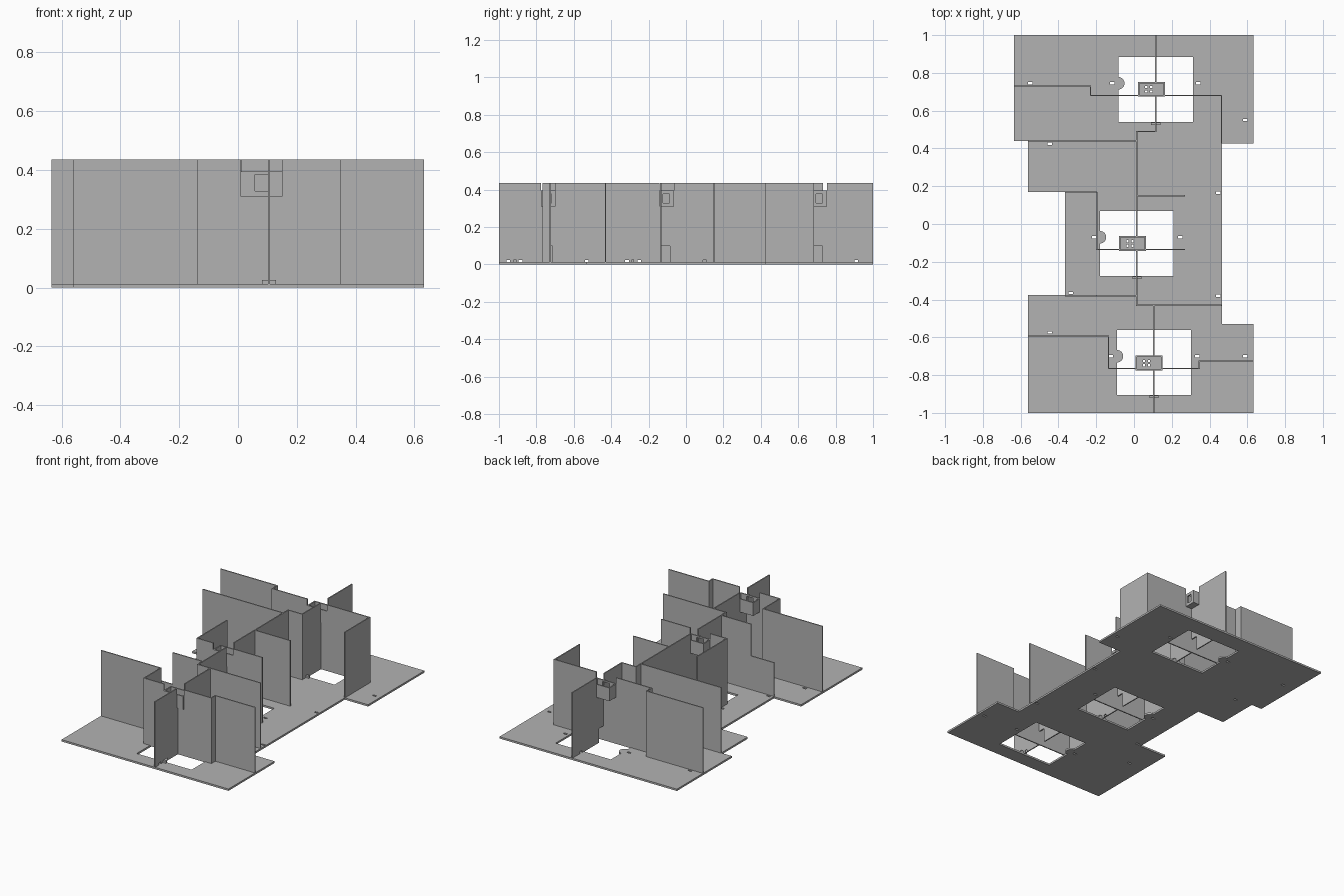
import bpy, bmesh, math

if "Cube" in bpy.data.objects:
    bpy.data.objects.remove(bpy.data.objects["Cube"])

H = 0.435      # wall top
BASE = 0.012   # floor thickness
T = 0.007      # wall thickness

mat = bpy.data.materials.new("plain grey")
mat.diffuse_color = (0.45, 0.45, 0.45, 1)
mat.use_nodes = True
mat.node_tree.nodes["Principled BSDF"].inputs["Base Color"].default_value = mat.diffuse_color


def finish(name, bm):
    bmesh.ops.recalc_face_normals(bm, faces=bm.faces)
    me = bpy.data.meshes.new(name)
    bm.to_mesh(me)
    bm.free()
    me.materials.append(mat)
    ob = bpy.data.objects.new(name, me)
    bpy.context.collection.objects.link(ob)
    return ob


def add_box(bm, x0, x1, y0, y1, z0, z1):
    vs = bmesh.ops.create_cube(bm, size=1)["verts"]
    for v in vs:
        v.co.x = x0 if v.co.x < 0 else x1
        v.co.y = y0 if v.co.y < 0 else y1
        v.co.z = z0 if v.co.z < 0 else z1


def boxes(name, *dims):
    bm = bmesh.new()
    for d in dims:
        add_box(bm, *d)
    return finish(name, bm)


def cut(ob, cutter):
    mod = ob.modifiers.new("cut", "BOOLEAN")
    mod.operation = "DIFFERENCE"
    mod.solver = "EXACT"
    mod.object = cutter
    bpy.context.view_layer.update()
    dg = bpy.context.evaluated_depsgraph_get()
    me = bpy.data.meshes.new_from_object(ob.evaluated_get(dg))
    ob.modifiers.clear()
    ob.data = me


# Three stations: floor opening, bracket corner, dividing wall x, cross wall y
stations = [
    dict(hole=(-0.083, 0.312, 0.54, 0.885), br=(0.02, 0.675), wx=0.115, wy=0.68),
    dict(hole=(-0.18, 0.21, -0.275, 0.07), br=(-0.08, -0.142), wx=0.015, wy=-0.135),
    dict(hole=(-0.09, 0.302, -0.905, -0.56), br=(0.008, -0.775), wx=0.105, wy=-0.765),
]
BW, BD, BZ0, BZ1 = 0.143, 0.078, 0.31, 0.395

# Floor plate
outline = [(-0.635, 1), (0.632, 1), (0.632, 0.425), (0.465, 0.425), (0.465, -0.53),
           (0.632, -0.53), (0.632, -1), (-0.56, -1), (-0.56, -0.375), (-0.365, -0.375),
           (-0.365, 0.17), (-0.56, 0.17), (-0.56, 0.44), (-0.635, 0.44)]
bm = bmesh.new()
f = bm.faces.new([bm.verts.new((x, y, 0)) for x, y in outline])
ext = bmesh.ops.extrude_face_region(bm, geom=[f])["geom"]
bmesh.ops.translate(bm, vec=(0, 0, BASE), verts=[g for g in ext if isinstance(g, bmesh.types.BMVert)])
floor = finish("floor_plate", bm)

# Openings and small fixing slots through the floor
slots = [(-0.55, 0.745), (-0.115, 0.745), (0.34, 0.745), (0.59, 0.55), (-0.445, 0.425),
         (0.445, 0.165), (-0.21, -0.07), (0.245, -0.07), (-0.335, -0.365), (0.445, -0.38),
         (-0.445, -0.575), (-0.122, -0.70), (0.335, -0.70), (0.59, -0.70)]
cutter = boxes("floor_cutter",
               *[s["hole"] + (-0.1, 0.1) for s in stations],
               *[(x - 0.012, x + 0.012, y - 0.006, y + 0.006, -0.1, 0.1) for x, y in slots])
cut(floor, cutter)
bpy.data.objects.remove(cutter)

# Rounded tab at the left edge of each opening
for i, s in enumerate(stations):
    x, _, y0, y1 = s["hole"]
    yc = y0 + 0.205
    arc = [(x + 0.033 * math.cos(a), yc + 0.033 * math.sin(a))
           for a in (math.pi * (k / 16 - 0.5) for k in range(17))]
    bm = bmesh.new()
    f = bm.faces.new([bm.verts.new((px, py, 0)) for px, py in arc])
    ext = bmesh.ops.extrude_face_region(bm, geom=[f])["geom"]
    bmesh.ops.translate(bm, vec=(0, 0, BASE), verts=[g for g in ext if isinstance(g, bmesh.types.BMVert)])
    finish(f"round_tab_{i}", bm)

# Wall cutters: bracket recesses, low passages, small gaps at the floor
wall_cuts = []
for s in stations:
    bx, by = s["br"]
    wall_cuts.append((bx, bx + BW, by, by + BD, BZ0, 0.6))
    wall_cuts.append((s["wx"] - 0.02, s["wx"] + 0.02, s["wy"] + T / 2, s["wy"] + 0.05, -0.1, 0.1))
for x, y in [(0.105, -0.95), (0.105, -0.885), (0.105, -0.53), (0.015, -0.315),
             (0.015, -0.25), (0.015, 0.1), (0.115, 0.91)]:
    wall_cuts.append((x - 0.02, x + 0.02, y - 0.01, y + 0.01, BASE, 0.025))
cutter = boxes("wall_cutter", *wall_cuts)

# Walls along paths: (name, top height, points)
LOW = 0.23
paths = [
    ("back_cross_wall", H, [(-0.635, 0.73), (-0.23, 0.73), (-0.23, 0.68), (0.463, 0.68), (0.463, 0.425)]),
    ("back_dividing_wall", H, [(0.115, 1), (0.115, 0.49), (0.015, 0.49), (0.015, -0.43), (0.463, -0.43)]),
    ("front_dividing_wall", H, [(0.105, -0.43), (0.105, -1)]),
    ("left_back_wall", H, [(-0.56, 0.44), (0.015, 0.44)]),
    ("short_wall", H, [(0.015, 0.15), (0.27, 0.15)]),
    ("middle_cross_wall", H, [(-0.197, 0.17), (-0.197, -0.135), (0.27, -0.135)]),
    ("middle_low_wall", LOW, [(-0.365, 0.168), (-0.197, 0.168)]),
    ("left_front_wall", H, [(-0.2, -0.38), (0.015, -0.38)]),
    ("left_front_low_wall", LOW, [(-0.365, -0.38), (-0.2, -0.38)]),
    ("front_cross_wall", H, [(-0.56, -0.595), (-0.135, -0.595), (-0.135, -0.765),
                             (0.345, -0.765), (0.345, -0.725), (0.632, -0.725)]),
]
for name, top, pts in paths:
    last = len(pts) - 2
    for i, ((xa, ya), (xb, yb)) in enumerate(zip(pts, pts[1:])):
        # extend only at inner corners so free ends stay flush
        lo, hi = (0 if i == 0 else T / 2), (0 if i == last else T / 2)
        if abs(xa - xb) > abs(ya - yb):
            if xa > xb:
                xa, xb, lo, hi = xb, xa, hi, lo
            d = (xa - lo, xb + hi, ya - T / 2, ya + T / 2)
        else:
            if ya > yb:
                ya, yb, lo, hi = yb, ya, hi, lo
            d = (xa - T / 2, xa + T / 2, ya - lo, yb + hi)
        wall = boxes(f"{name}_{i}", d + (0.008, top))
        cut(wall, cutter)
bpy.data.objects.remove(cutter)

# Hollow bracket trays with windows and screw holes
for i, s in enumerate(stations):
    x, y = s["br"]
    t = 0.008
    tray = boxes(f"bracket_{i}", (x, x + BW, y, y + BD, BZ0, BZ1))
    holes = [(x + dx - 0.006, x + dx + 0.006, y + dy - 0.006, y + dy + 0.006, 0.2, 0.35)
             for dx in (0.045, 0.072) for dy in (0.027, 0.05)]
    for n, dims in enumerate([
            [(x + t, x + BW - t, y + t, y + BD - t, BZ0 + t, 0.5)],
            [(x + 0.05, x + 0.098, y - 0.02, y + 0.02, 0.328, 0.385)],
            [(x + BW - 0.03, x + BW + 0.03, y + 0.02, y + 0.055, 0.328, 0.377)],
            holes]):
        c = boxes("bracket_cutter", *dims)
        cut(tray, c)
        bpy.data.objects.remove(c)

# Floor clips where the dividing walls meet the front of each opening
for i, s in enumerate(stations):
    x, y = s["wx"], s["hole"][2]
    boxes(f"floor_clip_{i}",
          (x - 0.024, x - T / 2, y - 0.016, y - 0.002, BASE - 0.002, 0.026),
          (x + T / 2, x + 0.024, y - 0.016, y - 0.002, BASE - 0.002, 0.026))
